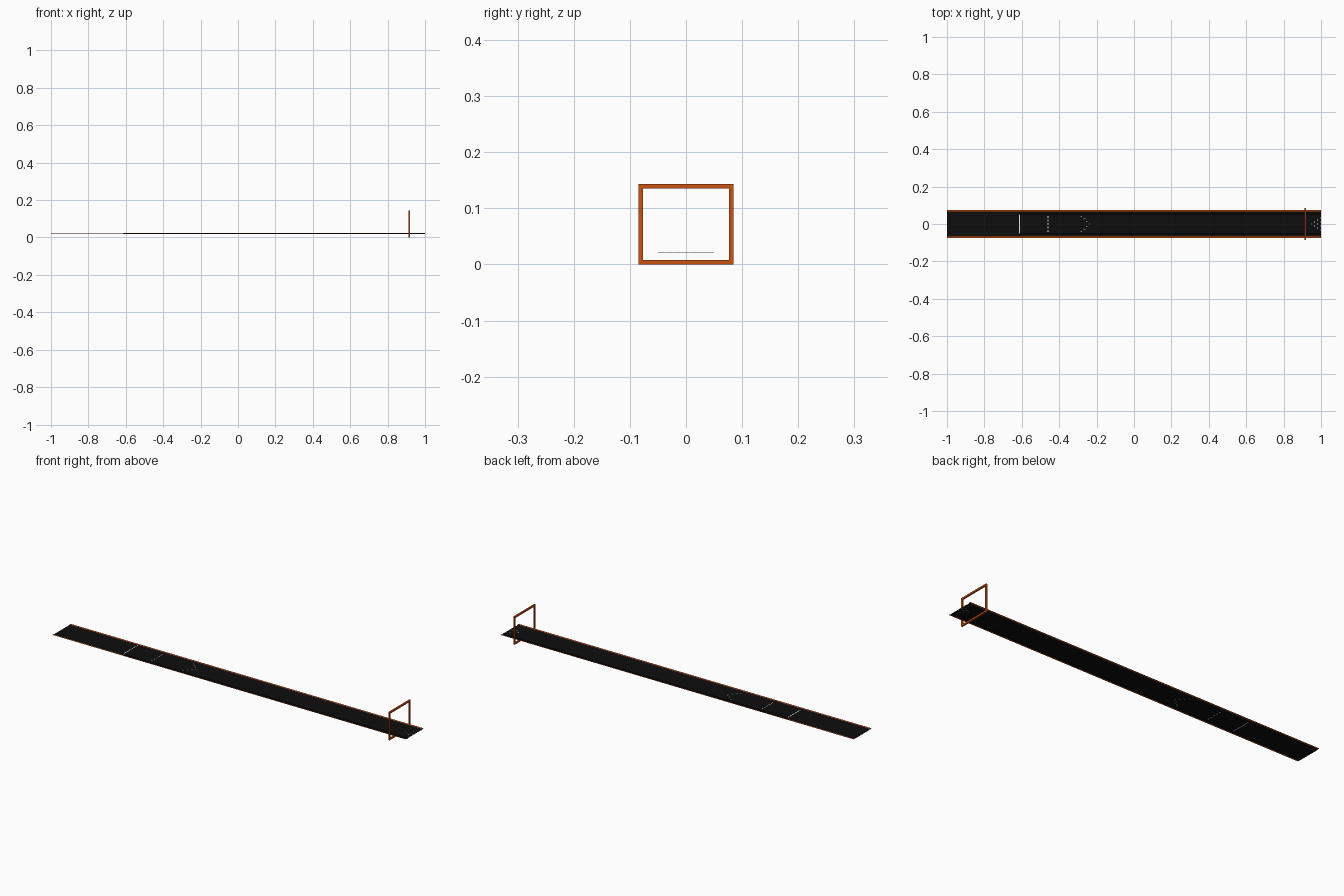
import bpy
import bmesh

cube = bpy.data.objects.get("Cube")
if cube:
    bpy.data.objects.remove(cube, do_unlink=True)

LANE_Z = 0.021
FOUL_X = -0.612


def material(name, color):
    m = bpy.data.materials.new(name)
    m.use_nodes = True
    m.diffuse_color = (*color, 1)
    m.node_tree.nodes["Principled BSDF"].inputs["Base Color"].default_value = (*color, 1)
    return m


black = material("black", (0.004, 0.004, 0.004))
orange = material("orange", (0.6, 0.085, 0.006))
white = material("white", (0.85, 0.85, 0.85))


def finish(bm, name, mat):
    me = bpy.data.meshes.new(name)
    bm.to_mesh(me)
    bm.free()
    me.materials.append(mat)
    ob = bpy.data.objects.new(name, me)
    bpy.context.collection.objects.link(ob)
    return ob


def sheet(name, profile, x0, x1, mat):
    """Sweep an open (y, z) profile along x."""
    bm = bmesh.new()
    rows = [[bm.verts.new((x, y, z)) for y, z in profile] for x in (x0, x1)]
    for i in range(len(profile) - 1):
        bm.faces.new((rows[0][i], rows[1][i], rows[1][i + 1], rows[0][i + 1]))
    return finish(bm, name, mat)


def box(name, center, size, mat):
    bm = bmesh.new()
    bmesh.ops.create_cube(bm, size=1)
    for v in bm.verts:
        v.co = [c + p * s for c, p, s in zip(center, v.co, size)]
    return finish(bm, name, mat)


def marker(name, x, y, outline):
    """Thin painted plate showing on both faces of the lane."""
    bm = bmesh.new()
    t = 0.0006
    low = [bm.verts.new((x + a, y + b, LANE_Z - t)) for a, b in outline]
    face = bm.faces.new(low)
    top = bmesh.ops.extrude_face_region(bm, geom=[face])["geom"]
    for v in top:
        if isinstance(v, bmesh.types.BMVert):
            v.co.z += 2 * t
    bmesh.ops.recalc_face_normals(bm, faces=bm.faces)
    return finish(bm, name, white)


def rect(w, h):
    return [(-w, -h), (w, -h), (w, h), (-w, h)]


# Approach and lane surfaces
sheet("approach", [(-0.066, 0.0225), (-0.054, LANE_Z), (0.054, LANE_Z), (0.066, 0.0225)],
      -1, FOUL_X, black)
sheet("lane", [(-0.052, LANE_Z), (0.052, LANE_Z)], FOUL_X, 1, black)

# Gutters and edge strips on both sides
for side, s in (("left", 1), ("right", -1)):
    gutter = [(0.052, LANE_Z), (0.054, 0.019), (0.057, 0.0185), (0.061, 0.020), (0.066, 0.0225)]
    strip = [(0.066, 0.0225), (0.074, 0.023)]
    sheet(side + "_gutter", [(s * y, z) for y, z in gutter][::s], FOUL_X, 1, black)
    sheet(side + "_edge_strip", [(s * y, z) for y, z in strip][::s], -1, 1, orange)

# Foul line, guide dashes and aiming arrows
marker("foul_line", FOUL_X, 0, rect(0.002, 0.05))
for i in range(-2, 3):
    marker("guide_dash", -0.46, i * 0.019, rect(0.002, 0.005))
for i in range(-3, 4):
    marker("aiming_arrow", -0.235 - abs(i) * 0.015, i * 0.014,
           [(-0.006, -0.002), (0.006, 0), (-0.006, 0.002)])

# Triangle of pin spots
for row in range(4):
    for k in range(row + 1):
        marker("pin_spot", 0.95 + row * 0.0155, (k - row / 2) * 0.021, rect(0.0022, 0.0022))

# Square gate around the far end
BAR, GATE_X, HALF, TOP = 0.008, 0.915, 0.085, 0.143
for name, z in (("gate_bottom", BAR / 2), ("gate_top", TOP - BAR / 2)):
    box(name, (GATE_X, 0, z), (BAR, 2 * HALF, BAR), orange)
for name, s in (("gate_left_post", 1), ("gate_right_post", -1)):
    box(name, (GATE_X, s * (HALF - BAR / 2), TOP / 2), (BAR, BAR, TOP - 2 * BAR), orange)
